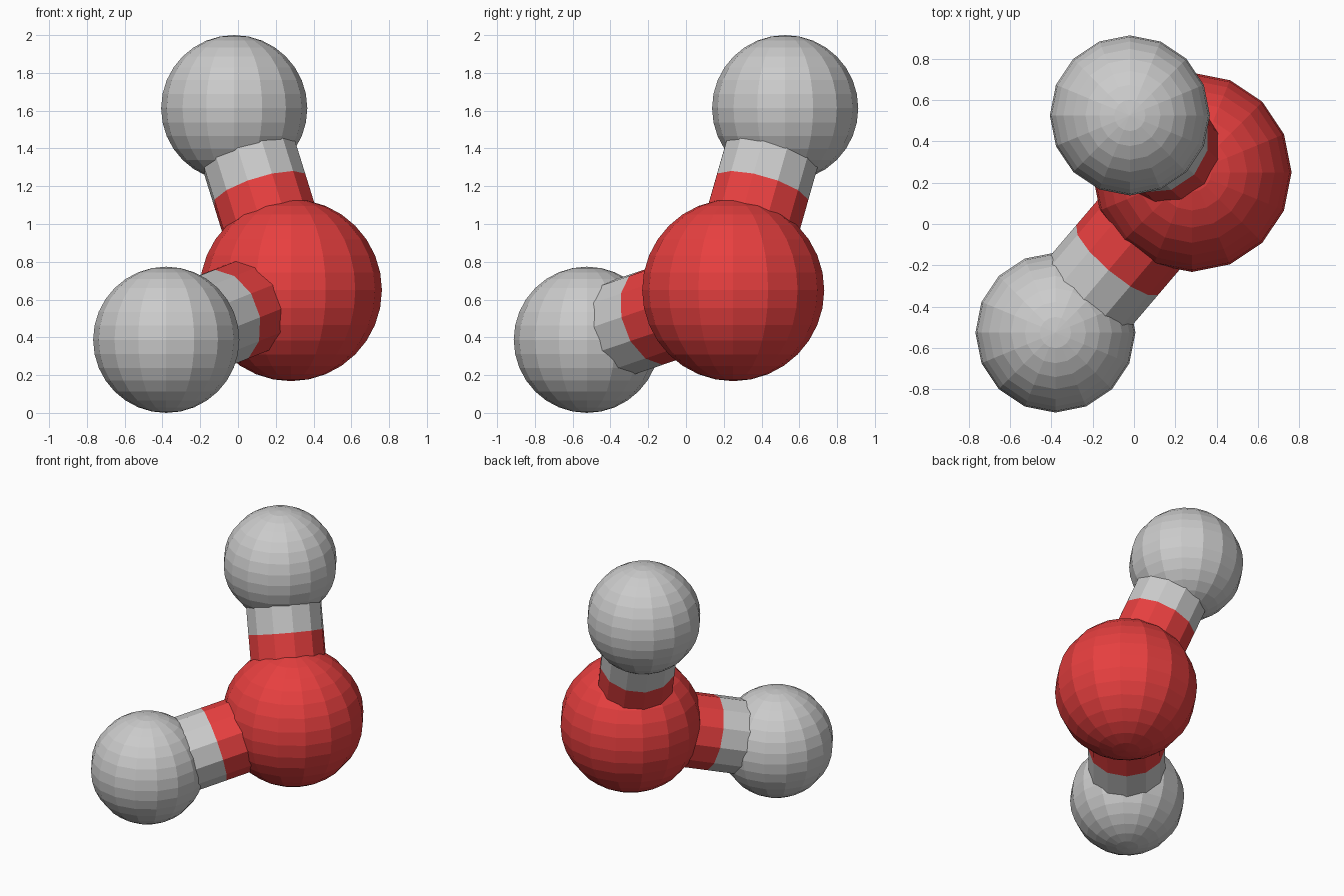
import bpy
from mathutils import Vector

if "Cube" in bpy.data.objects:
    bpy.data.objects.remove(bpy.data.objects["Cube"])

red = bpy.data.materials.new("red")
red.diffuse_color = (0.8, 0.05, 0.05, 1)
red.use_nodes = True
red.node_tree.nodes["Principled BSDF"].inputs["Base Color"].default_value = red.diffuse_color

BIG_R, SMALL_R, TUBE_R = 0.482, 0.387, 0.26
centre = Vector((0.28, 0.25, 0.65))
ends = {"upper": Vector((-0.02, 0.525, 1.613)),
        "lower": Vector((-0.38, -0.525, 0.387))}


def finish(name, mat):
    ob = bpy.context.object
    ob.name = name
    if mat:
        ob.data.materials.append(mat)


def ball(name, loc, radius, mat=None):
    bpy.ops.mesh.primitive_uv_sphere_add(segments=16, ring_count=16, radius=radius, location=loc)
    finish(name, mat)


def tube(name, a, b, mat=None):
    d = b - a
    bpy.ops.mesh.primitive_cylinder_add(
        vertices=12, radius=TUBE_R, depth=d.length, end_fill_type='NOTHING',
        location=(a + b) / 2, rotation=d.to_track_quat('Z', 'Y').to_euler())
    finish(name, mat)


# Large central ball
ball("centre_ball", centre, BIG_R, red)

# Small balls, each joined by a two-colour connector
for side, end in ends.items():
    ball(side + "_small_ball", end, SMALL_R)
    axis = (end - centre).normalized()
    split = centre + axis * 0.575
    tube(side + "_connector_red", centre + axis * 0.3, split, red)
    tube(side + "_connector_grey", split, end - axis * 0.2)
